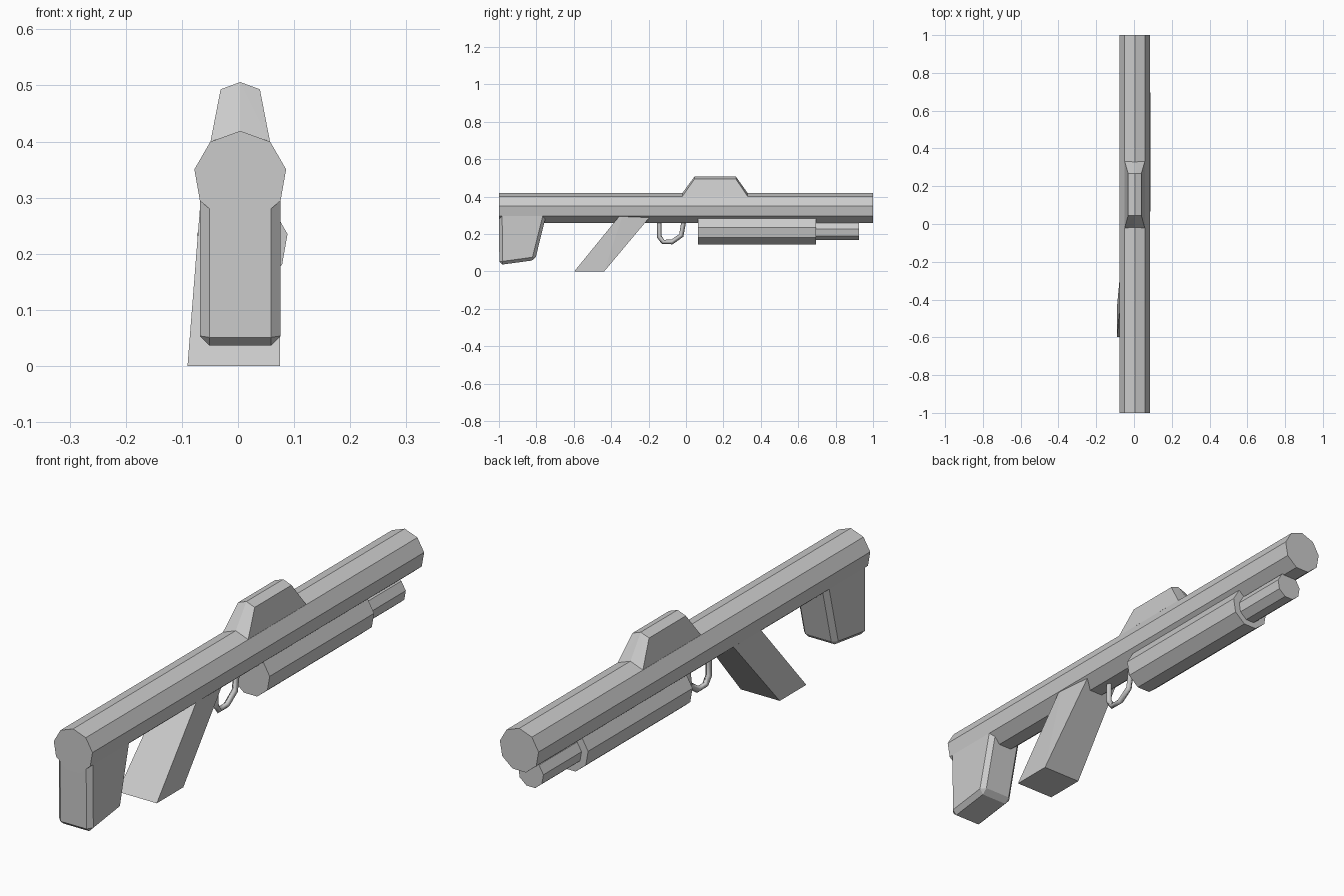
import bpy, bmesh, math

if "Cube" in bpy.data.objects:
    bpy.data.objects.remove(bpy.data.objects["Cube"])


def finish(name, bm):
    bmesh.ops.dissolve_limit(bm, angle_limit=0.01, verts=bm.verts[:], edges=bm.edges[:])
    bmesh.ops.recalc_face_normals(bm, faces=bm.faces[:])
    mesh = bpy.data.meshes.new(name)
    bm.to_mesh(mesh)
    bm.free()
    obj = bpy.data.objects.new(name, mesh)
    bpy.context.collection.objects.link(obj)
    return obj


def tube(name, x, z, radius, y0, y1, sides=9):
    """Solid prism along y with a corner pointing up."""
    bm = bmesh.new()
    rings = []
    for y in (y0, y1):
        rings.append([bm.verts.new((x + radius * math.cos(a), y, z + radius * math.sin(a)))
                      for a in (math.pi / 2 + i * math.tau / sides for i in range(sides))])
        bm.faces.new(rings[-1])
    for i in range(sides):
        j = (i + 1) % sides
        bm.faces.new((rings[0][i], rings[0][j], rings[1][j], rings[1][i]))
    return finish(name, bm)


def hull(name, points):
    """Convex solid around a few corner points."""
    bm = bmesh.new()
    for p in points:
        bm.verts.new(p)
    bmesh.ops.convex_hull(bm, input=bm.verts[:])
    return finish(name, bm)


# Main barrel and under-barrel pump
tube("barrel", 0.004, 0.336, 0.083, -1.0, 1.0)
tube("pump", 0.0075, 0.221, 0.082, 0.065, 0.695)
tube("magazine_tube", 0.0075, 0.217, 0.054, 0.69, 0.925)

# Raised sight block with sloped ends and a ridged top
sight = []
for y0, y1, half, edge_z, ridge_z in ((-0.02, 0.33, 0.053, 0.40, 0.418),
                                      (0.045, 0.267, 0.035, 0.493, 0.506)):
    for y in (y0, y1):
        sight += [(0.004 - half, y, edge_z), (0.004, y, ridge_z), (0.004 + half, y, edge_z)]
hull("sight_block", sight)

# Slanted grip, wider on one side at the bottom
hull("grip", [(-0.09, -0.597, 0), (0.075, -0.597, 0), (-0.09, -0.437, 0), (0.075, -0.437, 0),
              (-0.064, -0.328, 0.33), (0.074, -0.328, 0.33),
              (-0.064, -0.16, 0.33), (0.066, -0.16, 0.33)])

# Shoulder stock with chamfered edges
stock = hull("stock", [(x, y, z) for x in (-0.068, 0.076)
                       for y, z in ((-1.0, 0.33), (-0.998, 0.034), (-0.807, 0.06), (-0.74, 0.33))])
bevel = stock.modifiers.new("chamfer", "BEVEL")
bevel.width = 0.017
bevel.segments = 1

# Trigger guard as a four-sided tube
curve = bpy.data.curves.new("trigger_guard", "CURVE")
curve.dimensions = "3D"
curve.bevel_depth = 0.013
curve.bevel_resolution = 0
curve.use_fill_caps = True
path = ((-0.143, 0.28), (-0.143, 0.185), (-0.122, 0.157), (-0.075, 0.157), (-0.025, 0.192), (-0.01, 0.28))
spline = curve.splines.new("POLY")
spline.points.add(len(path) - 1)
for point, (y, z) in zip(spline.points, path):
    point.co = (0.004, y, z, 1)
guard = bpy.data.objects.new("trigger_guard", curve)
bpy.context.collection.objects.link(guard)
